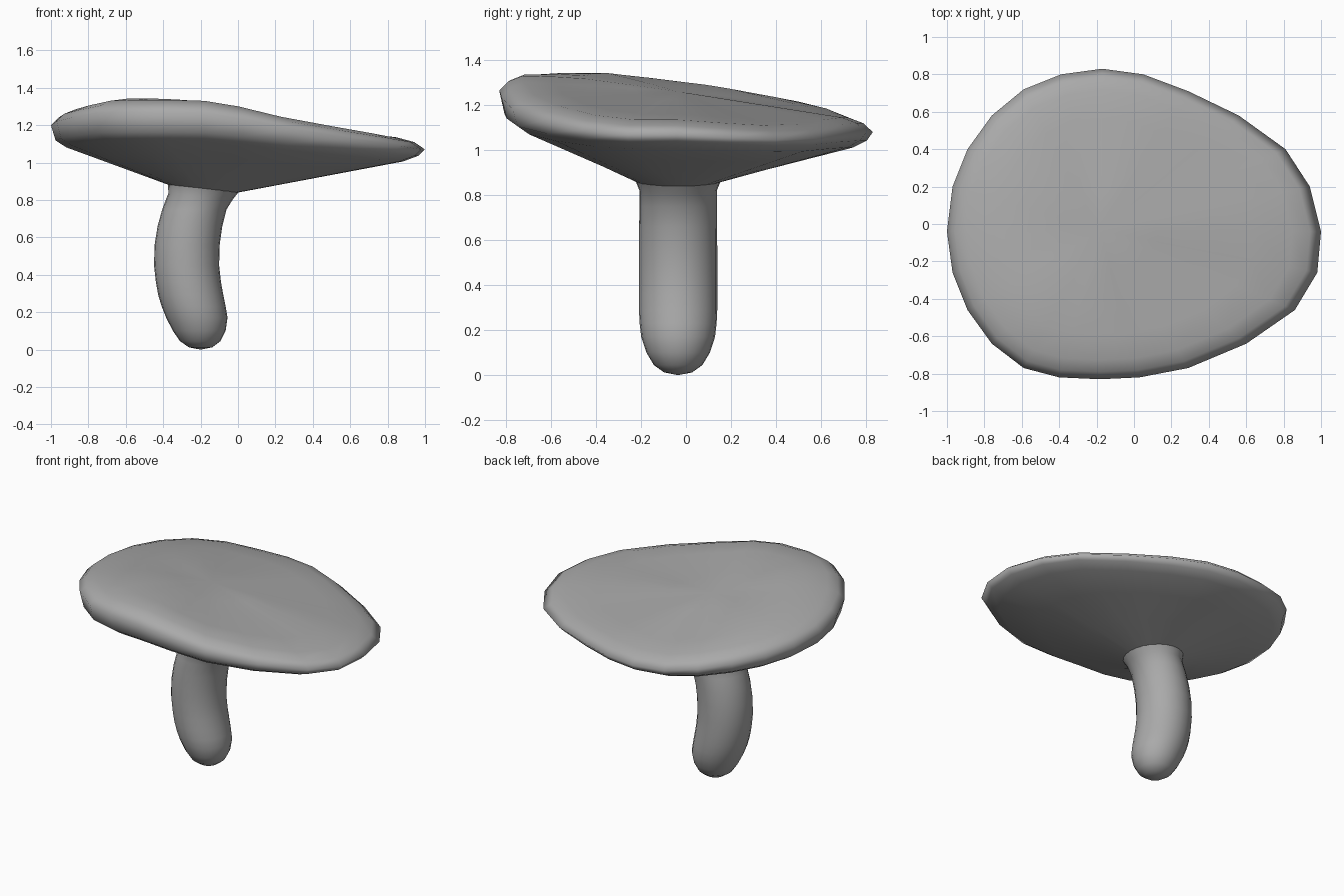
import bpy
import math
from mathutils import Vector

old = bpy.data.objects.get("Cube")
if old:
    bpy.data.objects.remove(old, do_unlink=True)

SEGMENTS = 24
CENTRE = Vector((-0.18, -0.035, 0))

grey = bpy.data.materials.new("plain grey")
grey.use_nodes = True
grey.diffuse_color = (0.4, 0.4, 0.4, 1)
grey.node_tree.nodes["Principled BSDF"].inputs["Base Color"].default_value = grey.diffuse_color


def loft(name, rings, start_tip=None, end_tip=None):
    """Bridge equal rings of points and close the ends with fans to their tips."""
    verts = [p for ring in rings for p in ring]
    count = len(rings[0])
    faces = []
    for r in range(len(rings) - 1):
        for i in range(count):
            a, b = r * count + i, r * count + (i + 1) % count
            faces.append((a, b, b + count, a + count))
    for tip, first, flip in ((start_tip, 0, True), (end_tip, (len(rings) - 1) * count, False)):
        if tip is None:
            continue
        verts.append(tip)
        for i in range(count):
            a, b = first + i, first + (i + 1) % count
            t = len(verts) - 1
            faces.append((b, a, t) if flip else (a, b, t))
    mesh = bpy.data.meshes.new(name)
    mesh.from_pydata(verts, [], faces)
    mesh.materials.append(grey)
    mesh.shade_smooth()
    obj = bpy.data.objects.new(name, mesh)
    bpy.context.collection.objects.link(obj)
    return obj


def circle(cx, z, radius, tilt=0.0):
    """Ring around the stalk, optionally leaning down towards +x."""
    ring = []
    for i in range(SEGMENTS):
        a = math.tau * i / SEGMENTS
        dx, dy = radius * math.cos(a), radius * math.sin(a)
        ring.append(Vector((cx + dx, CENTRE.y + dy, z - tilt * dx)))
    return ring


# Stalk: a bent round tube with a rounded foot, as (centre x, height, radius)
stalk = [(-0.2, 0.012, 0.062), (-0.202, 0.045, 0.108), (-0.207, 0.1, 0.141),
         (-0.22, 0.17, 0.164), (-0.237, 0.23, 0.171), (-0.252, 0.29, 0.174),
         (-0.265, 0.36, 0.174), (-0.275, 0.45, 0.174), (-0.272, 0.56, 0.174),
         (-0.257, 0.66, 0.173), (-0.233, 0.75, 0.172)]
neck = [circle(-0.2, 0.82, 0.172, 0.1), circle(-0.185, 0.865, 0.19, 0.11)]
loft("stalk", [circle(*s) for s in stalk] + neck, start_tip=Vector((-0.2, CENTRE.y, 0)))

# Cap: rim line, counter-clockwise from the +x end
rim = [Vector(p) for p in (
    (1, -.04, 1.07), (.94, .2, 1.055), (.81, .4, 1.045), (.56, .58, 1.05),
    (.29, .71, 1.07), (.05, .8, 1.08), (-.17, .83, 1.08), (-.39, .8, 1.09),
    (-.59, .72, 1.12), (-.76, .58, 1.15), (-.89, .4, 1.17), (-.97, .2, 1.185),
    (-1, -.04, 1.2), (-.97, -.26, 1.22), (-.89, -.46, 1.24), (-.76, -.64, 1.265),
    (-.59, -.77, 1.27), (-.4, -.82, 1.27), (-.18, -.83, 1.265), (.03, -.82, 1.235),
    (.29, -.77, 1.18), (.6, -.64, 1.13), (.86, -.46, 1.09), (.98, -.26, 1.07))]


def inset(scale, rise):
    """Rim line pulled towards the centre and raised by a rule of its height."""
    ring = []
    for p in rim:
        q = CENTRE + (p - CENTRE) * scale
        ring.append(Vector((q.x, q.y, p.z + rise(p.z))))
    return ring


# Underside starts on the neck and runs straight out to the lower lip
base = []
for p in rim:
    d = p - CENTRE
    d.z = 0
    d = d.normalized() * 0.185
    base.append(Vector((-0.185 + d.x, CENTRE.y + d.y, 0.86 - 0.11 * d.x)))
lower_lip = inset(0.9, lambda z: -0.06 - 0.42 * (z - 1.06))
underside = [[a.lerp(b, t) for a, b in zip(base, lower_lip)] for t in (0, 0.35, 0.7, 1)]
underside.append(inset(0.97, lambda z: -0.03 - 0.37 * (z - 1.06)))

# Top rises over a rounded lip, then spans across with a low swell on the -x side
shoulder = inset(0.87, lambda z: 0.065)
peak = Vector((CENTRE.x, CENTRE.y, 1.26))


def top_ring(t, swell):
    ring = []
    for p in shoulder:
        away = math.atan2(p.y - CENTRE.y, p.x - CENTRE.x)
        lift = swell * max(0, math.cos(away - math.radians(200)))
        ring.append(p.lerp(peak, t) + Vector((0, 0, lift)))
    return ring


top = [shoulder, top_ring(0.2, 0.03), top_ring(0.4, 0.045), top_ring(0.7, 0.025)]
loft("cap", underside + [rim, inset(0.95, lambda z: 0.04)] + top, end_tip=peak)
